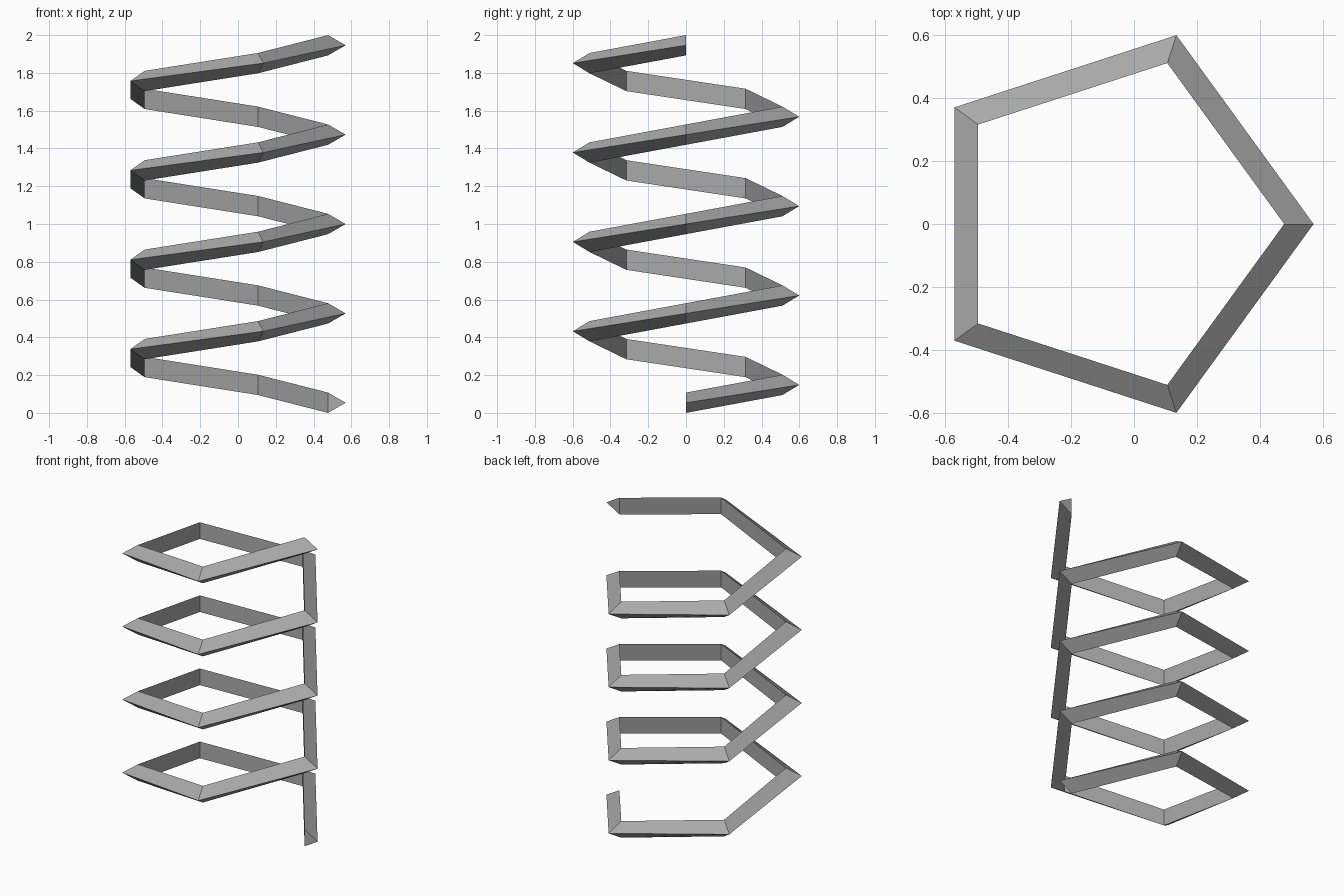
import bpy, bmesh, math

if "Cube" in bpy.data.objects:
    bpy.data.objects.remove(bpy.data.objects["Cube"])

SIDES, TURNS = 5, 4          # pentagonal coil, four full turns
R, r = 0.568, 0.062          # coil radius and triangular wire radius
H = r * math.sqrt(3)         # wire height
PITCH = (2.0 - H) / TURNS
SHIFT = -(R + r) * (1 - math.cos(math.pi / SIDES)) / 2   # centre the bounds on x

grey = bpy.data.materials.new("grey")
grey.diffuse_color = (0.4, 0.4, 0.4, 1)
grey.use_nodes = True
grey.node_tree.nodes["Principled BSDF"].inputs["Base Color"].default_value = grey.diffuse_color

# triangular wire section: (radius, height), point facing outwards
section = [(R + r, H / 2), (R - r / 2, H), (R - r / 2, 0)]

# sweep the section around the rising pentagon
bm = bmesh.new()
rings = []
for i in range(SIDES * TURNS + 1):
    a = 2 * math.pi * i / SIDES
    rings.append([bm.verts.new((d * math.cos(a) + SHIFT, d * math.sin(a),
                                z + PITCH * i / SIDES)) for d, z in section])
for p, q in zip(rings, rings[1:]):
    for k in range(3):
        n = (k + 1) % 3
        bm.faces.new((p[k], q[k], q[n], p[n]))

# end caps
bm.faces.new(rings[0])
bm.faces.new(rings[-1][::-1])
bmesh.ops.recalc_face_normals(bm, faces=bm.faces)

mesh = bpy.data.meshes.new("coil_spring")
bm.to_mesh(mesh)
bm.free()
mesh.materials.append(grey)
coil = bpy.data.objects.new("coil_spring", mesh)
bpy.context.collection.objects.link(coil)
